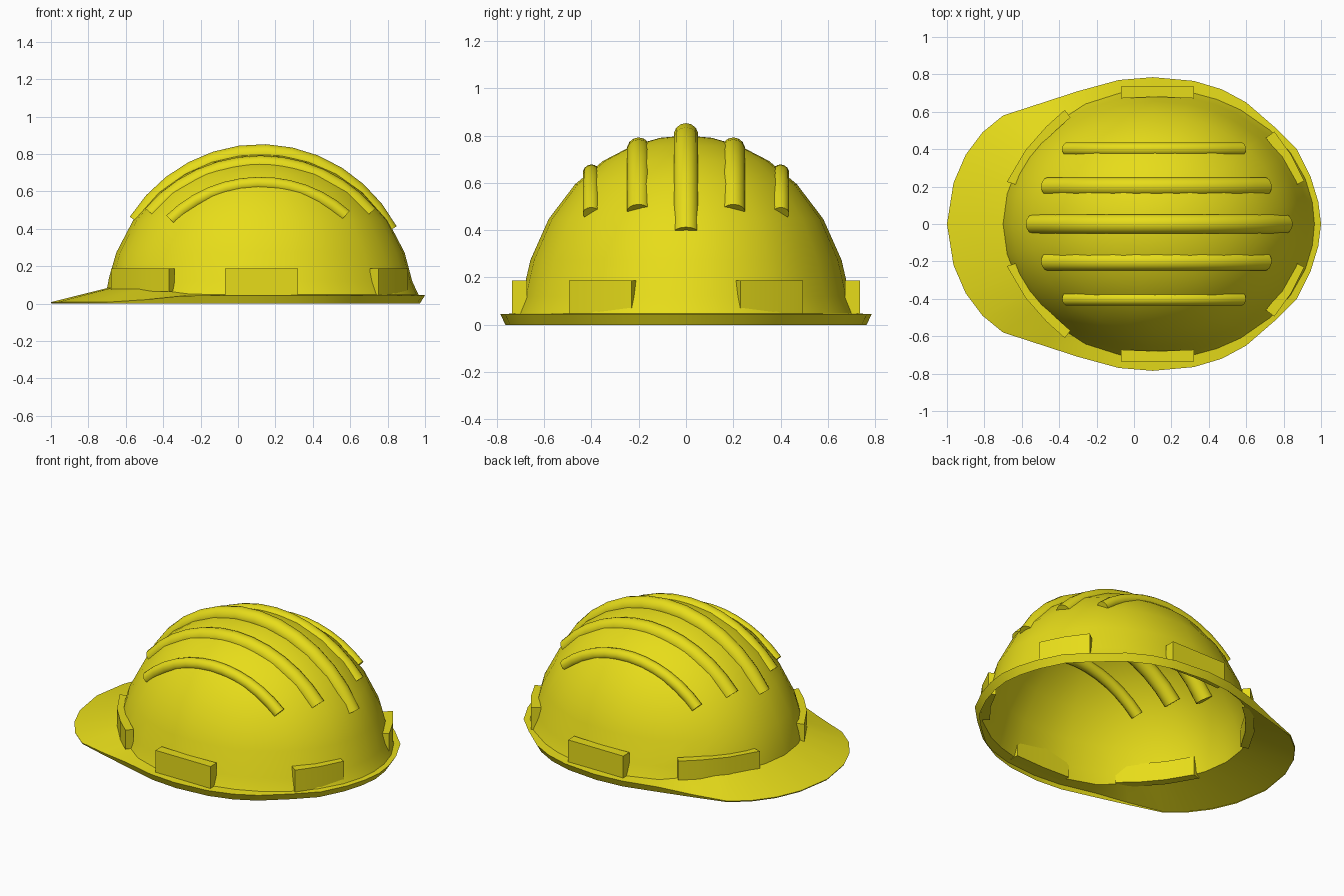
import bpy, bmesh
from math import sin, cos, atan2, radians, pi

if "Cube" in bpy.data.objects:
    bpy.data.objects.remove(bpy.data.objects["Cube"])

CX, RX, RY, RZ = 0.12, 0.82, 0.70, 0.80    # dome ellipsoid

yellow = bpy.data.materials.new("yellow_plastic")
yellow.diffuse_color = (0.80, 0.72, 0.01, 1)
yellow.use_nodes = True
yellow.node_tree.nodes["Principled BSDF"].inputs["Base Color"].default_value = yellow.diffuse_color


def finish(bm, name, angle=40):
    bmesh.ops.recalc_face_normals(bm, faces=bm.faces[:])
    bm.faces.ensure_lookup_table()
    top = max(bm.faces, key=lambda f: f.calc_center_median().z)
    if top.normal.z < 0:
        bmesh.ops.reverse_faces(bm, faces=bm.faces[:])
    me = bpy.data.meshes.new(name)
    bm.to_mesh(me)
    bm.free()
    me.materials.append(yellow)
    me.shade_smooth()
    me.set_sharp_from_angle(angle=radians(angle))
    ob = bpy.data.objects.new(name, me)
    bpy.context.collection.objects.link(ob)
    return ob


def bridge(bm, a, b):
    n = len(a)
    for i in range(n):
        bm.faces.new((a[i], a[(i + 1) % n], b[(i + 1) % n], b[i]))


# Shell: brim outline (half, back to visor tip), lofted up into the dome
half = [(1, 0), (0.985, 0.12), (0.945, 0.25), (0.87, 0.40), (0.75, 0.52),
        (0.60, 0.65), (0.47, 0.72), (0.32, 0.765), (0.10, 0.785), (-0.08, 0.77),
        (-0.30, 0.71), (-0.50, 0.645), (-0.70, 0.58), (-0.81, 0.49),
        (-0.90, 0.37), (-0.965, 0.22), (-1, 0)]
outline = half + [(x, -y) for x, y in half[-2:0:-1]]


def front_blend(x):
    w = min(1, max(0, (-x - 0.2) / 0.5))
    return w * w * (3 - 2 * w)


def dome_point(t, f, z):
    return (CX + RX * f * cos(t), RY * f * sin(t), z)


bm = bmesh.new()
rows = [[] for _ in range(10)]
for x, y in outline:
    w = front_blend(x)
    t = atan2(y / RY, (x - CX) / RX)
    s = 0.972 + 0.024 * w
    pts = [(x * s, y * s, 0),                                    # drip edge
           (x, y, 0.045 - 0.037 * w),                            # brim edge
           dome_point(t, 1.03 - 0.03 * w, 0.048 + 0.035 * w),    # foot of dome
           dome_point(t, 0.99 - 0.003 * w, 0.12 + 0.02 * w)]
    pts += [dome_point(t, cos(radians(e)), RZ * sin(radians(e)))
            for e in (20, 34, 48, 60, 71, 81)]
    for row, p in zip(rows, pts):
        row.append(bm.verts.new(p))
for a, b in zip(rows, rows[1:]):
    bridge(bm, a, b)
pole = bm.verts.new((CX, 0, RZ))
last = rows[-1]
for i in range(len(last)):
    bm.faces.new((last[i], last[(i + 1) % len(last)], pole))
finish(bm, "helmet_shell")


# Ribs: round bars swept along elliptical arcs over the crown
def rib(name, y, a, b, r, t0, t1, steps=12, sides=14):
    bm = bmesh.new()
    rings = []
    for i in range(steps + 1):
        t = radians(t0 + (t1 - t0) * i / steps)
        nx, nz = b * sin(t), a * cos(t)
        n = (nx * nx + nz * nz) ** 0.5
        ring = []
        for k in range(sides):
            q = 2 * pi * k / sides
            d = r * cos(q)
            ring.append(bm.verts.new((CX + a * sin(t) + d * nx / n,
                                      y + r * sin(q),
                                      b * cos(t) + d * nz / n)))
        rings.append(ring)
    for p, q in zip(rings, rings[1:]):
        bridge(bm, p, q)
    bm.faces.new(rings[0])
    bm.faces.new(rings[-1])
    finish(bm, name)


rib("centre_rib", 0, 0.78, 0.80, 0.053, -57, 61)
for side, s in (("left", 1), ("right", -1)):
    rib("inner_rib_" + side, s * 0.20, 0.755, 0.742, 0.05, -50, 50)
    rib("outer_rib_" + side, s * 0.40, 0.665, 0.642, 0.036, -46, 43)


# Accessory slots: raised blocks around the foot of the dome
def slot(name, plan, s, z0, z1):
    bm = bmesh.new()
    low = [bm.verts.new((x, s * y, z0)) for x, y in plan]
    high = [bm.verts.new((x, s * y, z1)) for x, y in plan]
    bridge(bm, low, high)
    bm.faces.new(low)
    bm.faces.new(high)
    finish(bm, name, 30)


slots = {
    "side_slot": [(-0.07, 0.735), (0.32, 0.735), (0.32, 0.672),
                  (0.12, 0.68), (-0.07, 0.672)],
    "back_slot": [(0.75, 0.495), (0.84, 0.37), (0.91, 0.23), (0.87, 0.21),
                  (0.80, 0.34), (0.705, 0.46)],
    "front_slot": [(-0.37, 0.61), (-0.47, 0.52), (-0.58, 0.395), (-0.68, 0.225),
                   (-0.63, 0.21), (-0.54, 0.36), (-0.44, 0.48), (-0.34, 0.57)],
}
for name, plan in slots.items():
    for side, s in (("left", 1), ("right", -1)):
        slot(name + "_" + side, plan, s, 0.065 if "front" in name else 0.045, 0.187)
